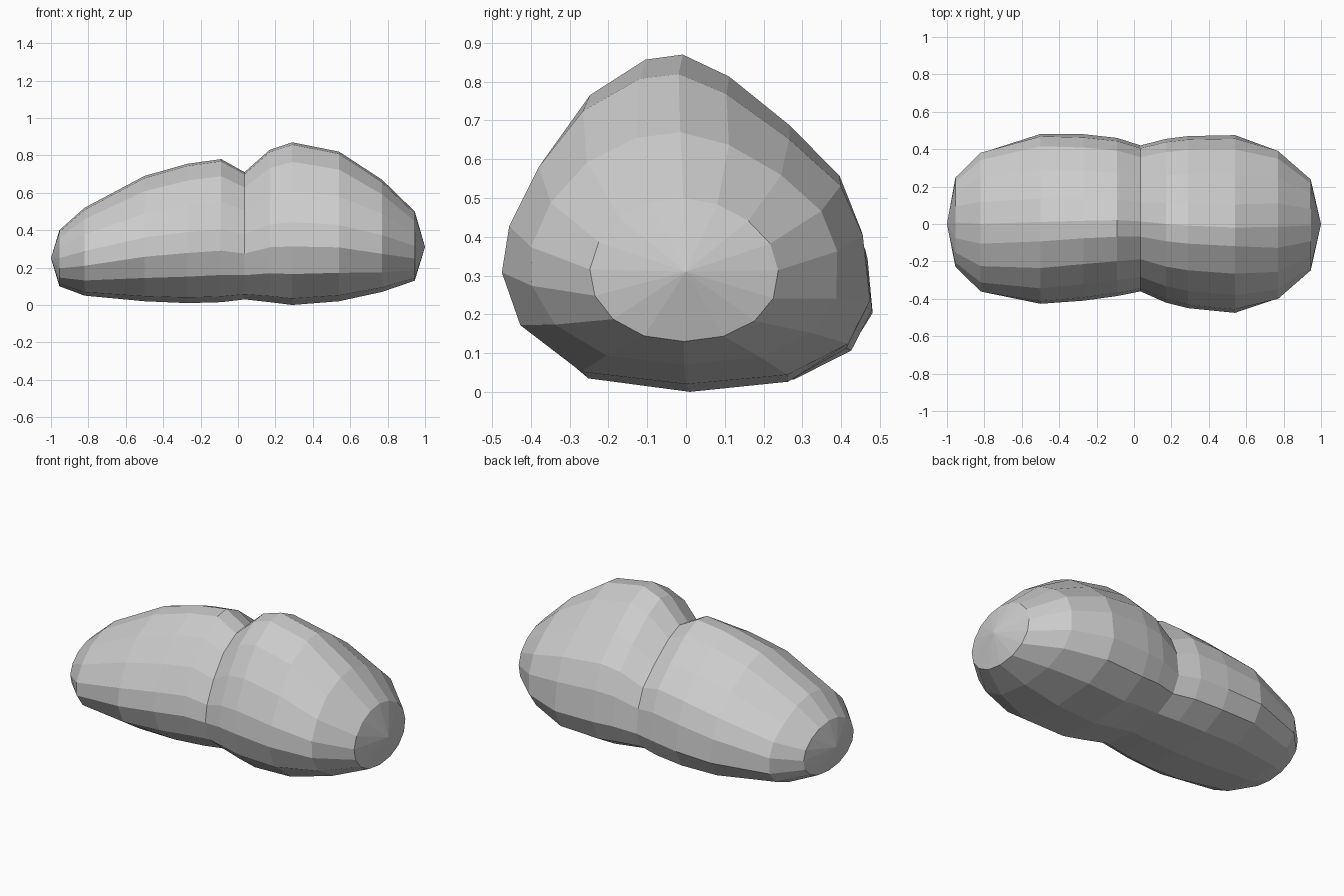
import bpy, bmesh
from math import sin, cos, pi

if "Cube" in bpy.data.objects:
    bpy.data.objects.remove(bpy.data.objects["Cube"])

# egg-shaped cross-section: y in half-widths, z in heights, starting at the bottom
egg = [(0, 0), (.55, .03), (.88, .13), (1, .27), (.96, .48), (.84, .64), (.56, .79), (.22, .935),
       (-.04, 1), (-.25, .985), (-.56, .88), (-.8, .7), (-.96, .51), (-1, .36), (-.9, .19), (-.57, .04)]
N = len(egg)
ellipse = [(sin(2 * pi * i / N), (1 - cos(2 * pi * i / N)) / 2) for i in range(N)]

# stations along the stone: x, y min, y max, z min, z max, roundness
stations = [
    (-.955, -.23, .25, .10, .40, .8),
    (-.82, -.37, .39, .05, .52, .4),
    (-.50, -.43, .485, .02, .69, .1),
    (-.27, -.41, .48, .01, .755, 0),
    (-.09, -.385, .46, .015, .78, 0),
    (.035, -.36, .42, .03, .71, 0),
    (.17, -.42, .455, .015, .83, 0),
    (.29, -.45, .47, 0, .87, 0),
    (.54, -.475, .475, .02, .82, 0),
    (.77, -.41, .40, .07, .67, .4),
    (.945, -.25, .24, .13, .50, .8),
]

bm = bmesh.new()
rings = []
for x, y0, y1, z0, z1, r in stations:
    ring = []
    for (a, b), (c, d) in zip(egg, ellipse):
        u, v = a + (c - a) * r, b + (d - b) * r
        ring.append(bm.verts.new((x, (y0 + y1) / 2 + u * (y1 - y0) / 2, z0 + v * (z1 - z0))))
    rings.append(ring)

# skin between neighbouring rings
for p, q in zip(rings, rings[1:]):
    for i in range(N):
        j = (i + 1) % N
        bm.faces.new((p[i], p[j], q[j], q[i]))

# blunt end caps
for ring, tip in ((rings[0], (-1, 0, .25)), (rings[-1], (1, 0, .31))):
    t = bm.verts.new(tip)
    for i in range(N):
        bm.faces.new((ring[i], ring[(i + 1) % N], t))

bmesh.ops.recalc_face_normals(bm, faces=bm.faces)
mesh = bpy.data.meshes.new("two_lobed_rock")
bm.to_mesh(mesh)
bm.free()
rock = bpy.data.objects.new("two_lobed_rock", mesh)
bpy.context.collection.objects.link(rock)
